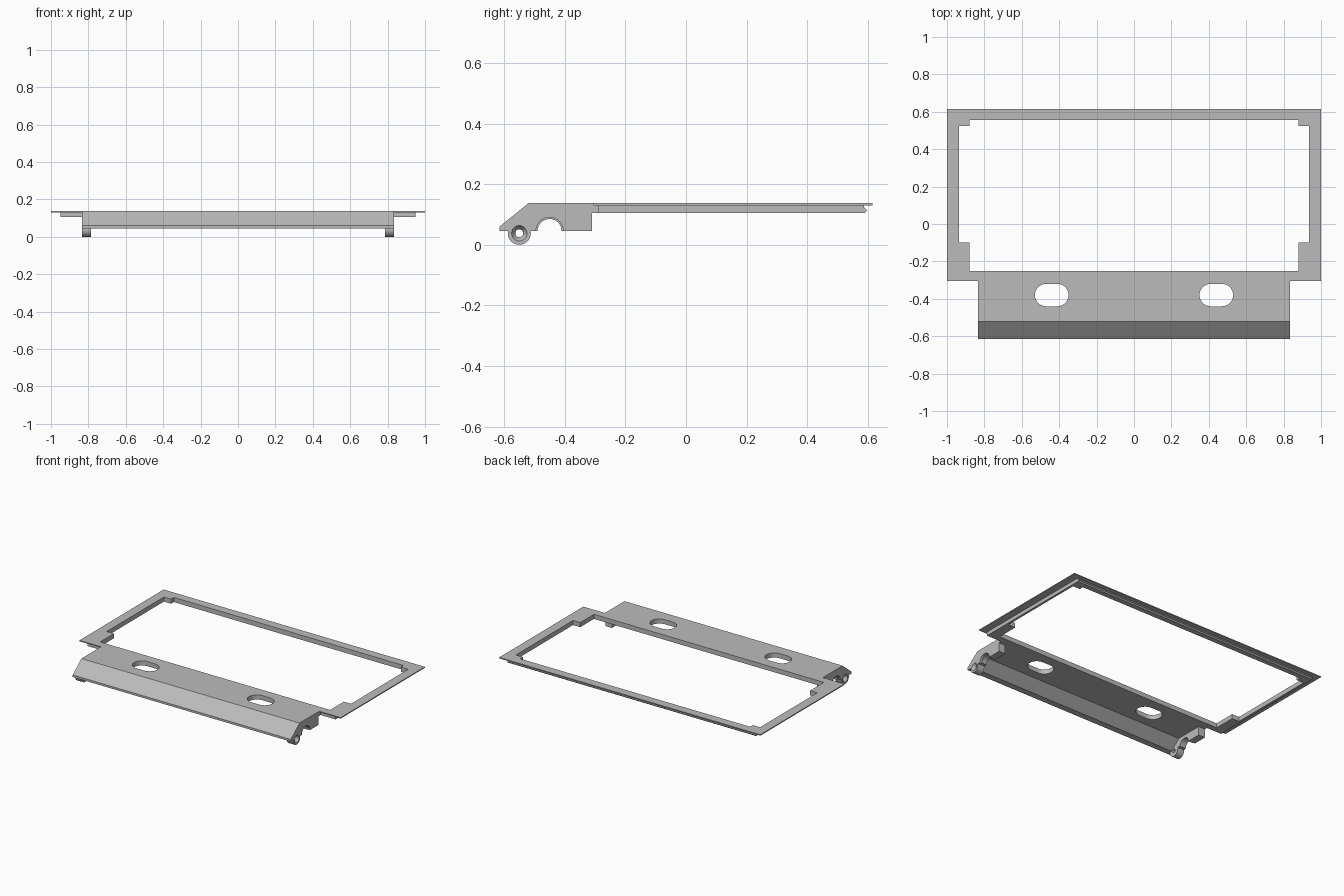
import bpy
import bmesh
from math import pi, cos, sin
from mathutils import Vector

if "Cube" in bpy.data.objects:
    bpy.data.objects.remove(bpy.data.objects["Cube"], do_unlink=True)

grey = bpy.data.materials.new("matte grey")
grey.use_nodes = True
grey.diffuse_color = (0.5, 0.5, 0.5, 1)
grey.node_tree.nodes["Principled BSDF"].inputs["Base Color"].default_value = (0.5, 0.5, 0.5, 1)


def loft(name, start, end, axis, a, b):
    """Solid between two matching outlines, placed at a and b on an axis."""
    bm = bmesh.new()

    def ring(points, d):
        if axis == "x":
            return [bm.verts.new((d, u, v)) for u, v in points]
        return [bm.verts.new((u, v, d)) for u, v in points]

    low, high = ring(start, a), ring(end, b)
    bm.faces.new(low)
    bm.faces.new(high)
    n = len(low)
    for i in range(n):
        j = (i + 1) % n
        bm.faces.new((low[i], low[j], high[j], high[i]))
    bmesh.ops.recalc_face_normals(bm, faces=bm.faces)
    mesh = bpy.data.meshes.new(name)
    bm.to_mesh(mesh)
    bm.free()
    mesh.materials.append(grey)
    obj = bpy.data.objects.new(name, mesh)
    bpy.context.collection.objects.link(obj)
    return obj


def prism(name, points, axis, a, b):
    return loft(name, points, points, axis, a, b)


def rect(u0, u1, v0, v1):
    return [(u0, v0), (u1, v0), (u1, v1), (u0, v1)]


def circle(u, v, r, n=40):
    return [(u + r * cos(2 * pi * i / n), v + r * sin(2 * pi * i / n)) for i in range(n)]


def slot(u, v, half, r, n=16):
    right = [(u + half + r * cos(t), v + r * sin(t))
             for t in (-pi / 2 + pi * i / n for i in range(n + 1))]
    left = [(2 * u - x, 2 * v - y) for x, y in right]
    return right + left


def combine(target, tool, operation):
    """Apply a boolean and discard the tool."""
    tool.hide_render = True
    mod = target.modifiers.new("shape", "BOOLEAN")
    mod.operation, mod.object, mod.solver = operation, tool, "EXACT"
    bpy.context.view_layer.objects.active = target
    bpy.ops.object.modifier_apply(modifier=mod.name)
    bpy.data.objects.remove(tool, do_unlink=True)


TOP, UNDER, FLANGE = 0.137, 0.105, 0.13
BODY_X, INNER_X = 0.835, 0.785
HINGE, ARCH = (-0.55, 0.038), (-0.45, 0.045)

# Sloped housing, hollow below and open towards the frame
cover = prism("hinged_bezel_cover",
              [(-0.615, 0.045), (-0.615, 0.06), (-0.52, TOP), (-0.31, TOP), (-0.31, 0.045)],
              "x", -BODY_X, BODY_X)
cavity = prism("cavity_cutter",
               [(-0.572, 0), (-0.572, 0.045), (-0.502, UNDER), (-0.2, UNDER), (-0.2, 0)],
               "x", -INNER_X, INNER_X)
combine(cover, cavity, "DIFFERENCE")

# Bridge from housing to frame, snap-in rim and thin outer flange
combine(cover, prism("bridge", rect(-BODY_X, BODY_X, -0.33, -0.27), "z", UNDER, TOP), "UNION")
rim = prism("rim", [(-0.29, UNDER), (0.59, UNDER), (0.597, 0.113), (0.588, 0.123),
                    (0.588, 0.134), (-0.29, 0.134)], "x", -0.95, 0.95)
combine(cover, rim, "UNION")
combine(cover, prism("flange", rect(-1, 1, -0.305, 0.615), "z", FLANGE, TOP), "UNION")

# Display opening with stepped corners
half = [(0.88, -0.25), (0.88, -0.1), (0.935, -0.1), (0.935, 0.525), (0.88, 0.525), (0.88, 0.555)]
opening = half + [(-x, y) for x, y in reversed(half)]
combine(cover, prism("opening_cutter", opening, "z", 0, 0.3), "DIFFERENCE")

for side in (-1, 1):
    inner, outer = side * INNER_X, side * BODY_X
    # Oblong openings through the top
    combine(cover, prism("slot_cutter", slot(side * 0.44, -0.38, 0.03, 0.06), "z", 0.08, 0.2),
            "DIFFERENCE")
    # Stepped half-round notch in the end wall
    combine(cover, prism("notch_cutter", circle(*ARCH, 0.04), "x", inner - side * 0.03,
                         outer + side * 0.03), "DIFFERENCE")
    combine(cover, prism("notch_step_cutter", circle(*ARCH, 0.045), "x", outer - side * 0.015,
                         outer + side * 0.03), "DIFFERENCE")
    # Hinge lug with countersunk pin hole
    combine(cover, prism("hinge_lug", circle(*HINGE, 0.038), "x", inner, outer), "UNION")
    combine(cover, prism("pin_cutter", circle(*HINGE, 0.013), "x", inner - side * 0.03,
                         outer + side * 0.03), "DIFFERENCE")
    combine(cover, loft("countersink_cutter", circle(*HINGE, 0.012), circle(*HINGE, 0.026), "x",
                        outer - side * 0.02, outer + side * 0.001), "DIFFERENCE")

bpy.ops.object.select_all(action="DESELECT")
cover.select_set(True)
bpy.context.view_layer.objects.active = cover
bpy.ops.object.shade_smooth_by_angle(angle=pi / 7)
